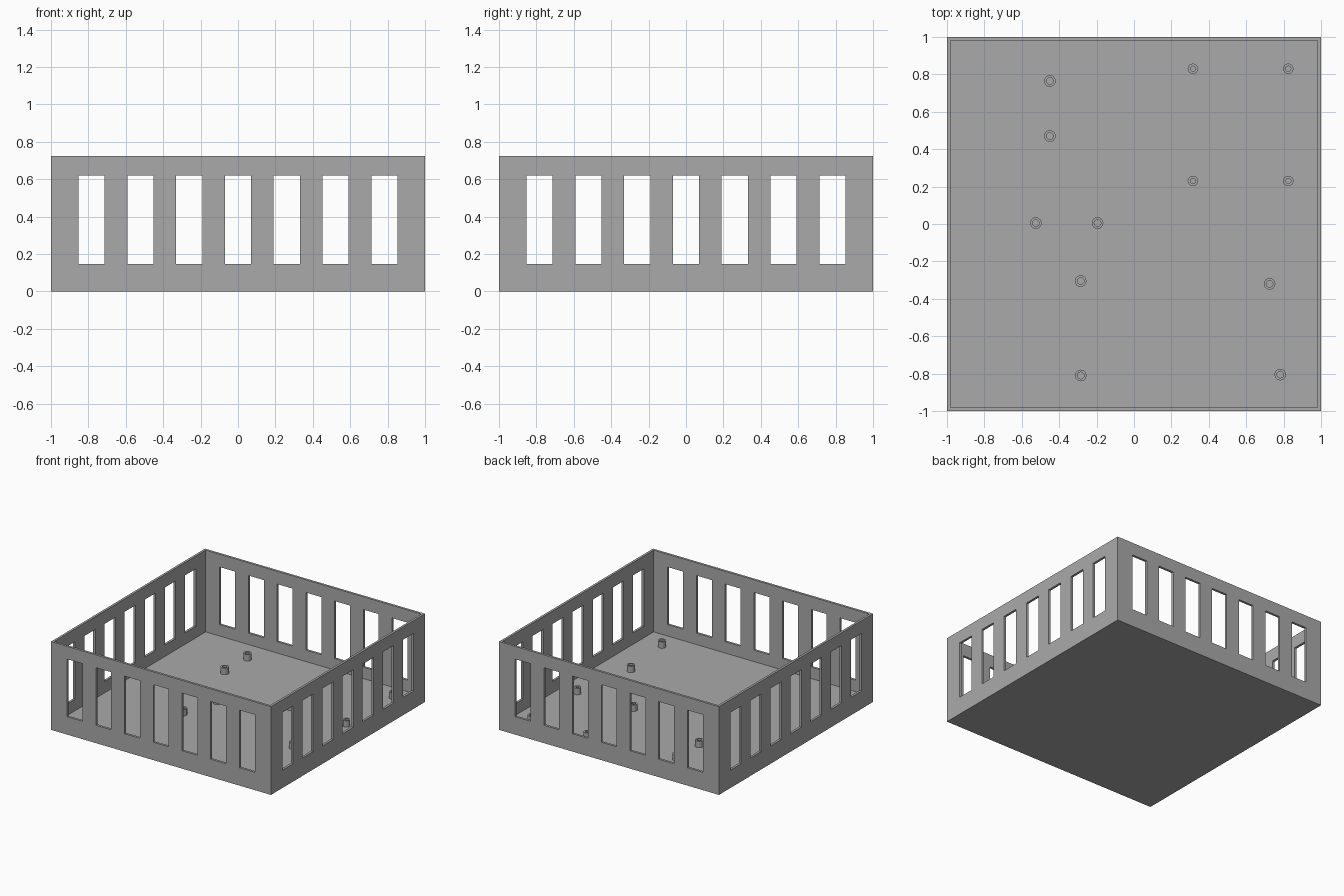
import bpy
import bmesh
from math import cos, sin, tau
from mathutils import Matrix, Vector

default = bpy.data.objects.get("Cube")
if default:
    bpy.data.objects.remove(default, do_unlink=True)

HEIGHT, WALL, FLOOR = 0.725, 0.027, 0.053
POST_TOP = 0.105
SLOT_W, SLOT_LOW, SLOT_HIGH, SLOT_STEP = 0.14, 0.147, 0.62, 0.261

grey = bpy.data.materials.new("plain grey")
grey.use_nodes = True
grey.diffuse_color = (0.4, 0.4, 0.4, 1)
grey.node_tree.nodes["Principled BSDF"].inputs["Base Color"].default_value = (0.4, 0.4, 0.4, 1)


def add_object(name, bm):
    bmesh.ops.recalc_face_normals(bm, faces=bm.faces)
    mesh = bpy.data.meshes.new(name)
    bm.to_mesh(mesh)
    bm.free()
    mesh.materials.append(grey)
    obj = bpy.data.objects.new(name, mesh)
    bpy.context.collection.objects.link(obj)
    return obj


def add_box(bm, centre, size):
    matrix = Matrix.Translation(centre) @ Matrix.Diagonal((*size, 1))
    return bmesh.ops.create_cube(bm, size=1, matrix=matrix)["verts"]


# Open tray: a block whose top is inset and pushed down to the floor
bm = bmesh.new()
add_box(bm, (0, 0, HEIGHT / 2), (2, 2, HEIGHT))
top = max(bm.faces, key=lambda f: f.calc_center_median().z)
bmesh.ops.inset_region(bm, faces=[top], thickness=WALL)
inner = bmesh.ops.extrude_discrete_faces(bm, faces=[top])["faces"]
bmesh.ops.translate(bm, verts=inner[0].verts, vec=(0, 0, FLOOR - HEIGHT))
tray = add_object("slotted_tray", bm)

# Seven slots through each pair of opposite walls
cutters = []
for name, along_y in (("front_back_slot_cutter", True), ("side_slot_cutter", False)):
    bm = bmesh.new()
    for i in range(-3, 4):
        offset, mid, tall = i * SLOT_STEP, (SLOT_LOW + SLOT_HIGH) / 2, SLOT_HIGH - SLOT_LOW
        if along_y:
            add_box(bm, (offset, 0, mid), (SLOT_W, 3, tall))
        else:
            add_box(bm, (0, offset, mid), (3, SLOT_W, tall))
    cutter = add_object(name, bm)
    cutter.hide_render = True
    cutters.append(cutter)
    cut = tray.modifiers.new("slots", "BOOLEAN")
    cut.operation = "DIFFERENCE"
    cut.solver = "EXACT"
    cut.object = cutter

# Keep the cut mesh and drop the cutters
graph = bpy.context.evaluated_depsgraph_get()
cut_mesh = bpy.data.meshes.new_from_object(tray.evaluated_get(graph))
tray.modifiers.clear()
tray.data = cut_mesh
for cutter in cutters:
    bpy.data.objects.remove(cutter, do_unlink=True)


# Hollow round standoff: rings joined from outer foot to the bottom of the hole
def standoff(name, x, y, outer, bore, sides=16):
    bm = bmesh.new()
    rings = []
    for radius, z in ((outer, FLOOR), (outer, POST_TOP), (bore, POST_TOP), (bore, FLOOR + 0.001)):
        rings.append([bm.verts.new(Vector((x + radius * cos(tau * k / sides),
                                           y + radius * sin(tau * k / sides), z)))
                      for k in range(sides)])
    for a, b in zip(rings, rings[1:]):
        for k in range(sides):
            n = (k + 1) % sides
            bm.faces.new((a[k], a[n], b[n], b[k]))
    bm.faces.new(rings[0])
    bm.faces.new(rings[-1])
    obj = add_object(name, bm)
    obj.data.shade_smooth()
    bpy.ops.object.select_all(action="DESELECT")
    obj.select_set(True)
    bpy.context.view_layer.objects.active = obj
    bpy.ops.object.shade_smooth_by_angle(angle=0.6)


wide_posts = [(-0.45, 0.765), (-0.45, 0.47), (-0.525, 0.005), (-0.195, 0.005),
              (-0.285, -0.305), (-0.285, -0.81), (0.725, -0.32), (0.782, -0.805)]
for number, (x, y) in enumerate(wide_posts, 1):
    standoff(f"wide_standoff_{number}", x, y, 0.031, 0.018)

narrow_posts = [(x, y) for x in (0.315, 0.825) for y in (0.23, 0.83)]
for number, (x, y) in enumerate(narrow_posts, 1):
    standoff(f"narrow_standoff_{number}", x, y, 0.028, 0.014)
